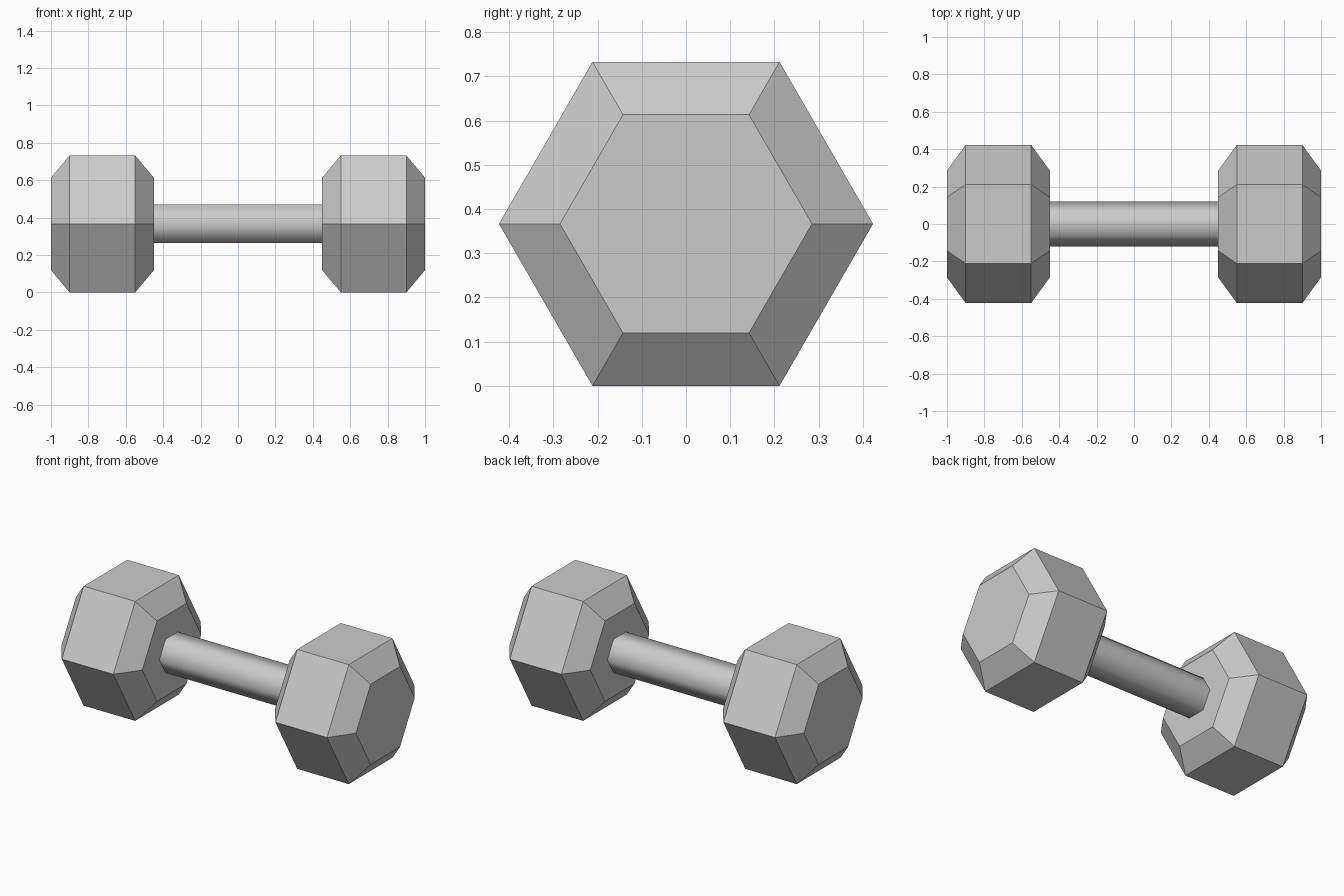
import bpy, bmesh
from math import cos, sin, pi

if "Cube" in bpy.data.objects:
    bpy.data.objects.remove(bpy.data.objects["Cube"])

R_HEAD, R_FACE, R_BAR = 0.423, 0.285, 0.119
CENTRE_Z = R_HEAD * cos(pi / 6)


def hex_loft(name, stations, capped, smooth):
    """Hexagonal loft along x through (x, radius) stations."""
    bm = bmesh.new()
    rings = [[bm.verts.new((x, r * cos(i * pi / 3), CENTRE_Z + r * sin(i * pi / 3)))
              for i in range(6)] for x, r in stations]
    for a, b in zip(rings, rings[1:]):
        for i in range(6):
            j = (i + 1) % 6
            bm.faces.new((a[i], a[j], b[j], b[i]))
    if capped:
        bm.faces.new(rings[0])
        bm.faces.new(rings[-1])
    bmesh.ops.recalc_face_normals(bm, faces=bm.faces[:])
    for f in bm.faces:
        # Keep normals pointing away from the part's own axis
        f.smooth = smooth
    mesh = bpy.data.meshes.new(name)
    bm.to_mesh(mesh)
    bm.free()
    obj = bpy.data.objects.new(name, mesh)
    bpy.context.collection.objects.link(obj)
    return obj


# Chamfered hexagonal weights at both ends
for side, name in ((-1, "left_weight"), (1, "right_weight")):
    hex_loft(name, [(side * 0.45, R_FACE), (side * 0.55, R_HEAD),
                    (side * 0.90, R_HEAD), (side * 1.00, R_FACE)], True, False)

# Smooth-shaded hexagonal grip; its open ends meet the weights
hex_loft("handle", [(-0.45, R_BAR), (0.45, R_BAR)], False, True)
